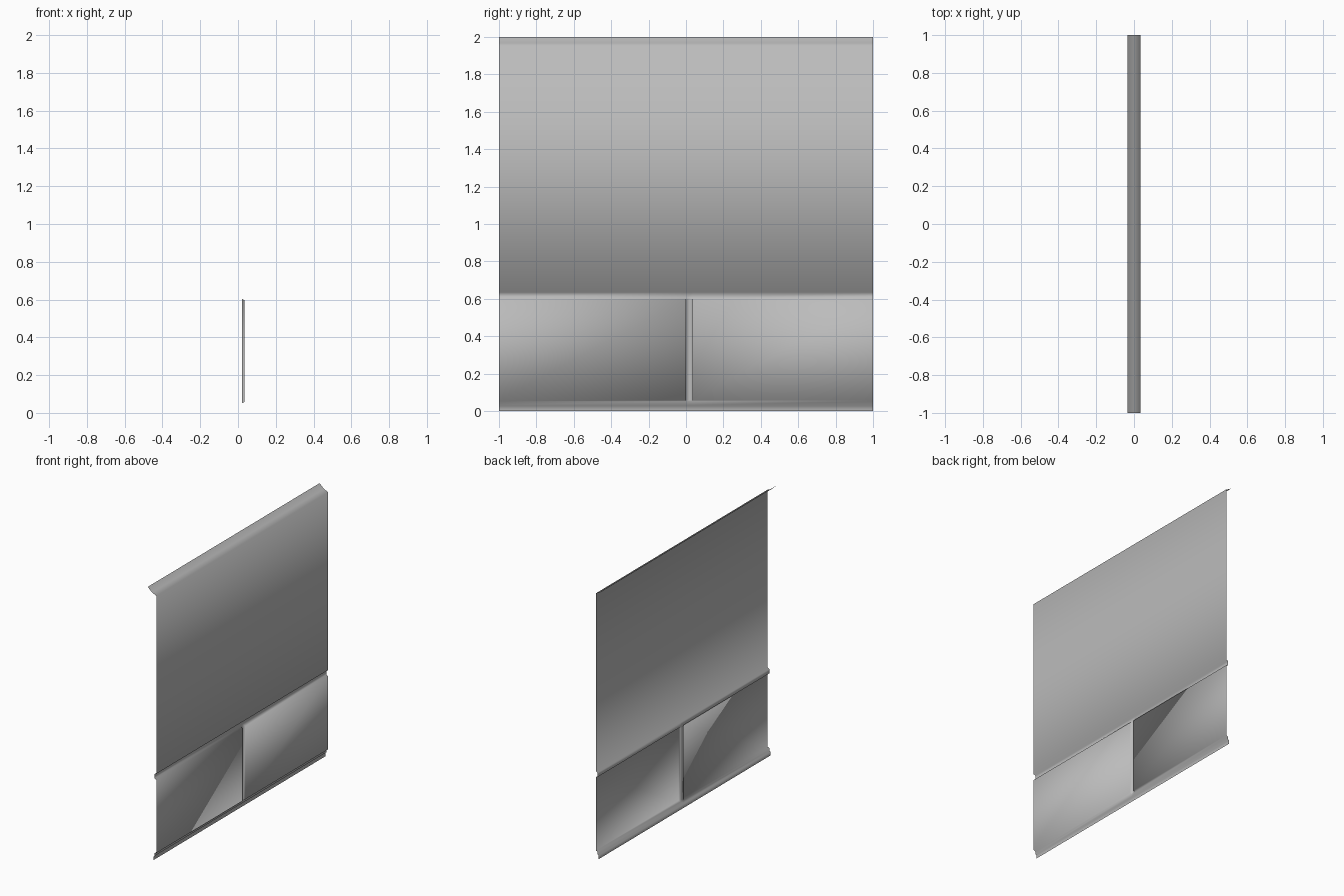
import bpy
import bmesh

cube = bpy.data.objects.get("Cube")
if cube:
    bpy.data.objects.remove(cube, do_unlink=True)

FACE, RECESS = 0.035, 0.02      # depth of the outer face and of the grooves

grey = bpy.data.materials.new("painted_grey")
grey.use_nodes = True
colour = (0.5, 0.5, 0.5, 1)
grey.diffuse_color = colour
grey.node_tree.nodes["Principled BSDF"].inputs["Base Color"].default_value = colour

# Sheet profile from bottom lip to top flange: x, z, crossed by the vertical joint
profile = [
    (0.012, 0.0, False), (0.012, 0.027, False), (RECESS, 0.032, False),
    (RECESS, 0.052, False), (FACE, 0.058, True),          # lower edge
    (FACE, 0.597, True), (RECESS, 0.603, False),          # lower panels
    (RECESS, 0.635, False), (FACE, 0.642, False),         # horizontal groove
    (FACE, 1.952, False), (0.0, 1.967, False), (-FACE, 2.0, False),
]

# Stations along the length: y, lies inside the vertical joint
stations = [(-1, False), (0, False), (0, True),
            (0.036, True), (0.036, False), (1, False)]

# Sweep the profile along the stations, pushing the joint back
bm = bmesh.new()
grid = [[bm.verts.new((RECESS if crossed and inside else x, y, z))
         for y, inside in stations] for x, z, crossed in profile]
for low, high in zip(grid, grid[1:]):
    for i in range(len(stations) - 1):
        bm.faces.new((low[i], low[i + 1], high[i + 1], high[i]))
bmesh.ops.remove_doubles(bm, verts=bm.verts[:], dist=0.0005)

# Thin welded sheet, smooth all over
for face in bm.faces:
    face.smooth = True
mesh = bpy.data.meshes.new("siding_sheet")
bm.to_mesh(mesh)
bm.free()
mesh.materials.append(grey)
bpy.context.collection.objects.link(bpy.data.objects.new("siding_sheet", mesh))
